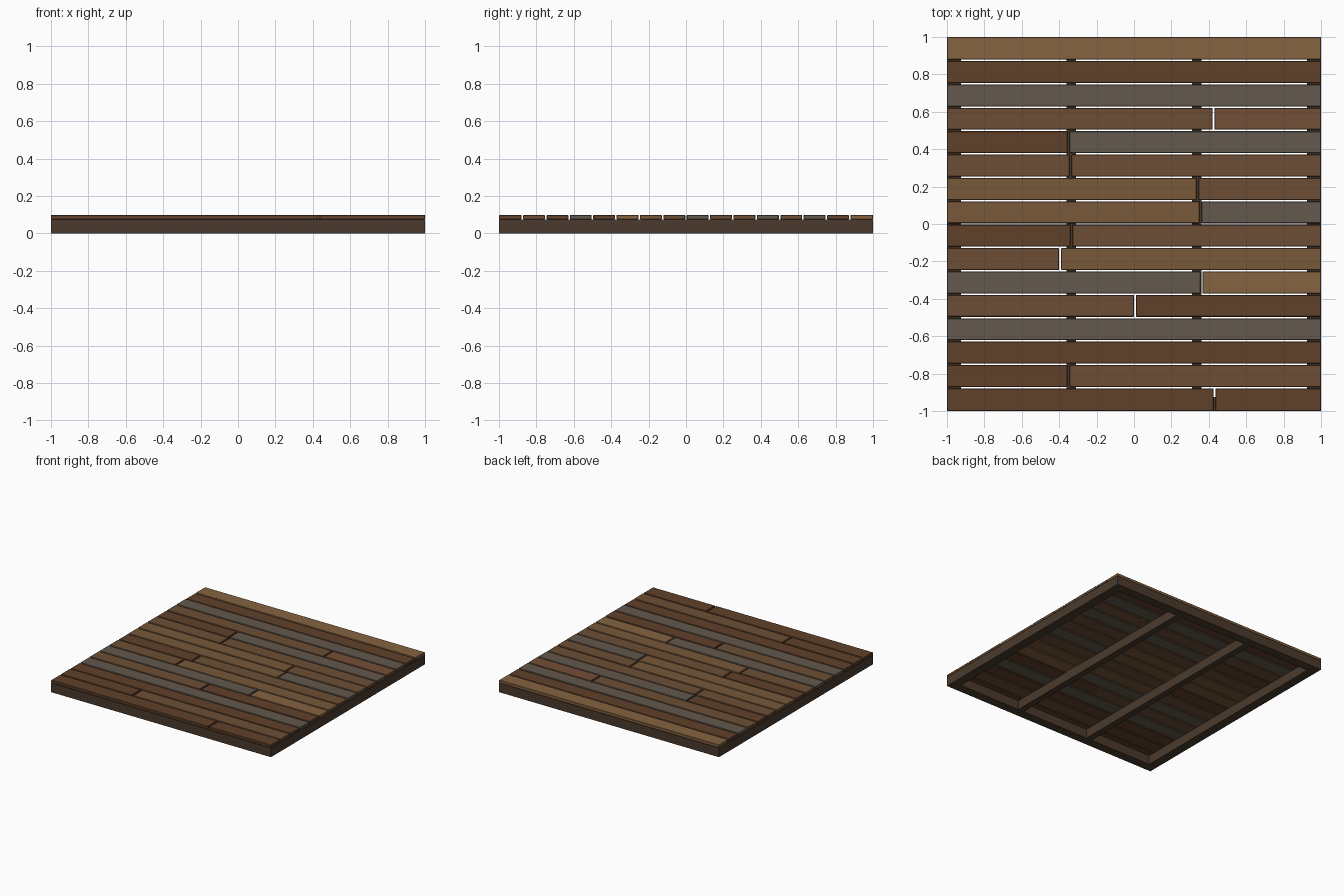
import bpy, bmesh, random
from mathutils import Vector

if "Cube" in bpy.data.objects:
    bpy.data.objects.remove(bpy.data.objects["Cube"])

random.seed(4)

# Wood colours
COLOURS = {
    "tan":   (0.235, 0.125, 0.052, 1),
    "gold":  (0.185, 0.098, 0.042, 1),
    "brown": (0.150, 0.076, 0.035, 1),
    "dark":  (0.118, 0.052, 0.023, 1),
    "red":   (0.175, 0.080, 0.038, 1),
    "grey":  (0.125, 0.098, 0.074, 1),
    "beam":  (0.070, 0.042, 0.026, 1),
}
MATS = {}
for key, col in COLOURS.items():
    MATS[key] = bpy.data.materials.new(key + "_wood")
    MATS[key].diffuse_color = col


def box(name, lo, hi, mat, bevel=0.0):
    """Box from min corner to max corner, with optional small chamfer."""
    lo, hi = Vector(lo), Vector(hi)
    bm = bmesh.new()
    bmesh.ops.create_cube(bm, size=1)
    bmesh.ops.scale(bm, vec=hi - lo, verts=bm.verts)
    if bevel:
        bmesh.ops.bevel(bm, geom=bm.edges[:], offset=bevel, segments=1,
                        affect='EDGES', profile=0.5)
    me = bpy.data.meshes.new(name)
    bm.to_mesh(me)
    bm.free()
    me.materials.append(MATS[mat])
    ob = bpy.data.objects.new(name, me)
    ob.location = (lo + hi) / 2
    bpy.context.collection.objects.link(ob)
    return ob


DECK, TOP = 0.075, 0.1
RIM = 0.075

# Perimeter beams: front/back run full length, sides fit between
for s, name in ((-1, "front"), (1, "back")):
    y = sorted((s * 1.0, s * (1 - RIM)))
    box(name + "_beam", (-1, y[0], 0), (1, y[1], DECK), "beam")
for s, name in ((-1, "left"), (1, "right")):
    x = sorted((s * 1.0, s * (1 - RIM)))
    box(name + "_beam", (x[0], RIM - 1, 0), (x[1], 1 - RIM, DECK), "beam")

# Two inner joists
for s, name in ((-1, "left"), (1, "right")):
    c = s * 0.335
    box(name + "_joist", (c - 0.026, RIM - 1, 0), (c + 0.026, 1 - RIM, DECK), "beam")

# Floor planks, front row to back row: joint position (None = full length), colours
ROWS = [
    (0.43, "dark", "dark"), (-0.35, "dark", "brown"), (None, "dark"),
    (None, "grey"), (0.005, "brown", "dark"), (0.36, "grey", "tan"),
    (-0.395, "brown", "gold"), (-0.335, "dark", "brown"), (0.355, "gold", "grey"),
    (0.34, "gold", "brown"), (-0.34, "brown", "brown"), (-0.35, "dark", "grey"),
    (0.425, "brown", "red"), (None, "grey"), (None, "dark"), (None, "tan"),
]
PITCH, GAP = 2 / len(ROWS), 0.008
for i, (joint, *cols) in enumerate(ROWS):
    y0 = -1 + i * PITCH + (GAP / 2 if i else 0)
    y1 = -1 + (i + 1) * PITCH - (GAP / 2 if i < len(ROWS) - 1 else 0)
    spans = [(-1, 1)] if joint is None else [(-1, joint - 0.005), (joint + 0.005, 1)]
    for j, ((x0, x1), col) in enumerate(zip(spans, cols)):
        dz = random.uniform(-0.002, 0)  # slightly uneven boards
        box(f"plank_{i + 1}_{j + 1}", (x0, y0, DECK), (x1, y1, TOP + dz), col, 0.003)

for m in bpy.data.materials:
    if m.users and not m.is_grease_pencil:
        m.use_nodes = True
        m.node_tree.nodes["Principled BSDF"].inputs["Base Color"].default_value = m.diffuse_color
